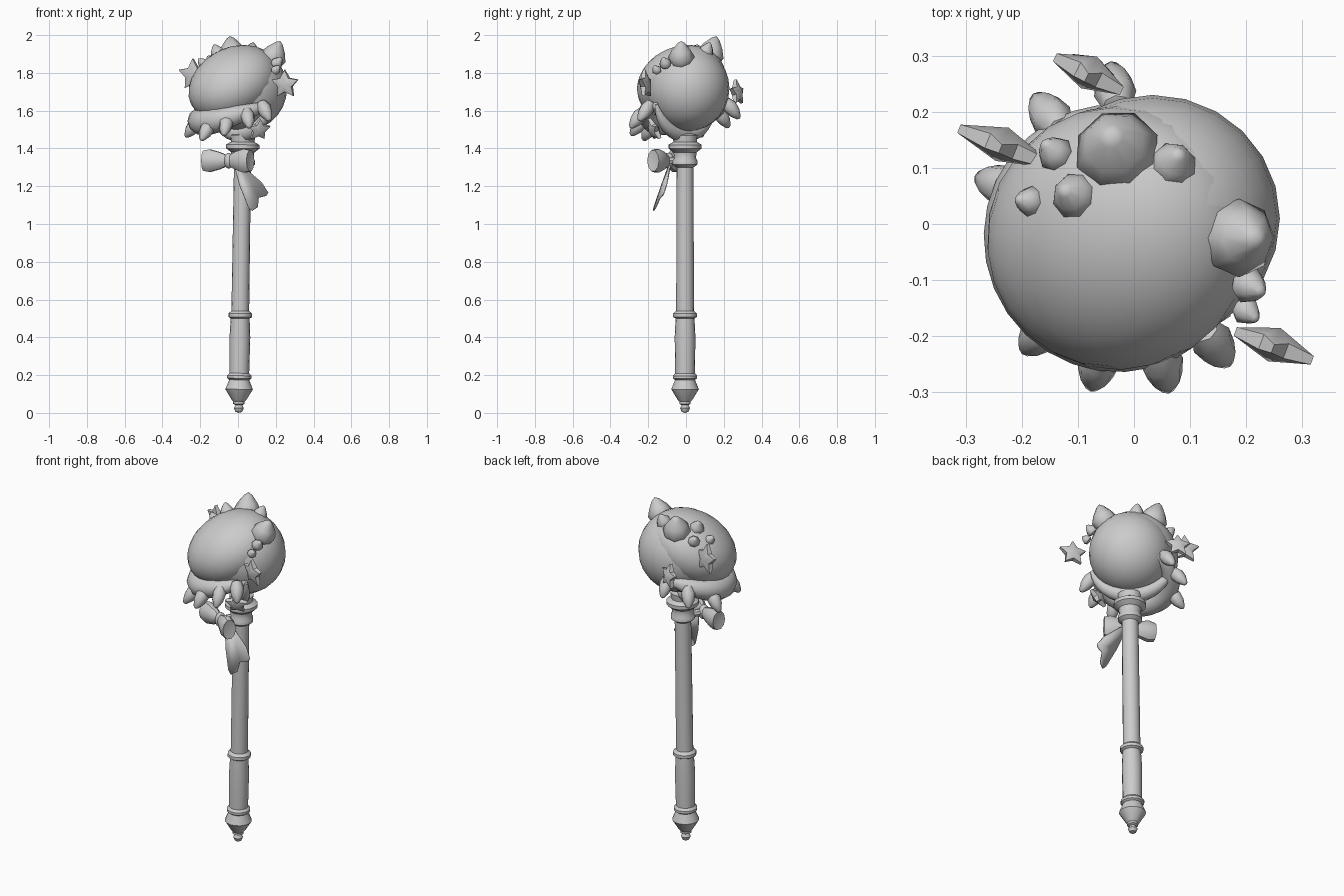
import bpy, bmesh, math
from mathutils import Vector, Matrix

if "Cube" in bpy.data.objects:
    bpy.data.objects.remove(bpy.data.objects["Cube"])

grey = bpy.data.materials.new("plain_grey")
grey.use_nodes = True
COLOUR = (0.6, 0.6, 0.6, 1)
grey.diffuse_color = COLOUR
grey.node_tree.nodes["Principled BSDF"].inputs["Base Color"].default_value = COLOUR


def finish(bm, name, matrix=Matrix(), angle=40):
    """Turn a bmesh into a shaded object."""
    bmesh.ops.transform(bm, matrix=matrix, verts=bm.verts)
    bmesh.ops.recalc_face_normals(bm, faces=bm.faces)
    mesh = bpy.data.meshes.new(name)
    bm.to_mesh(mesh)
    bm.free()
    mesh.materials.append(grey)
    ob = bpy.data.objects.new(name, mesh)
    bpy.context.collection.objects.link(ob)
    bpy.ops.object.select_all(action='DESELECT')
    ob.select_set(True)
    bpy.context.view_layer.objects.active = ob
    bpy.ops.object.shade_smooth_by_angle(angle=math.radians(angle))
    return ob


def aim(loc, direction, scale=(1, 1, 1)):
    """Matrix placing local z along a direction."""
    turn = Vector(direction).to_track_quat('Z', 'Y').to_matrix().to_4x4()
    return Matrix.Translation(loc) @ turn @ Matrix.Diagonal((*scale, 1))


def lathe(name, profile, matrix, segs=8, angle=40):
    """Spin (radius, height) points around local z."""
    bm = bmesh.new()
    verts = [bm.verts.new((r, 0, z)) for r, z in profile]
    edges = [bm.edges.new(pair) for pair in zip(verts, verts[1:])]
    bmesh.ops.spin(bm, geom=verts + edges, axis=(0, 0, 1), cent=(0, 0, 0),
                   angle=math.tau, steps=segs, use_duplicate=False)
    bmesh.ops.remove_doubles(bm, verts=bm.verts, dist=0.0002)
    return finish(bm, name, matrix, angle)


def ellipsoid(name, loc, radii, tilt=0, yaw=0, u=24, v=14):
    bm = bmesh.new()
    bmesh.ops.create_uvsphere(bm, u_segments=u, v_segments=v, radius=1)
    turn = Matrix.Rotation(math.radians(yaw), 4, 'Z') @ Matrix.Rotation(math.radians(tilt), 4, 'Y')
    return finish(bm, name, Matrix.Translation(loc) @ turn @ Matrix.Diagonal((*radii, 1)), 60)


def tube(name, stations, sides=10):
    """Tapered tube: each station is centre, outward direction, up direction, radius."""
    bm = bmesh.new()
    rings = []
    for centre, out, up, r in stations:
        angles = [math.tau * k / sides for k in range(sides)]
        rings.append([bm.verts.new(centre + r * (out * math.cos(a) + up * math.sin(a)))
                      for a in angles])
    for a, b in zip(rings, rings[1:]):
        for k in range(sides):
            n = (k + 1) % sides
            bm.faces.new((a[k], a[n], b[n], b[k]))
    bm.faces.new(rings[0])
    bm.faces.new(rings[-1])
    return finish(bm, name, angle=60)


def star(name, loc, normal, size, depth=0.032):
    """Puffy five-pointed star, raised in the middle on both sides."""
    bm = bmesh.new()
    rim = []
    for i in range(10):
        r, h = (size, .008) if i % 2 == 0 else (size * 0.52, .014)
        a = math.tau * i / 10 + math.pi / 2
        rim.append([bm.verts.new((r * math.cos(a), r * math.sin(a), s * h))
                    for s in (-1, 1)])
    mids = [bm.verts.new((0, 0, s * depth)) for s in (-1, 1)]
    for a, b in zip(rim, rim[1:] + rim[:1]):
        bm.faces.new((a[0], b[0], b[1], a[1]))
        for s in (0, 1):
            bm.faces.new((a[s], b[s], mids[s]))
    return finish(bm, name, aim(loc, normal), 50)


# Handle: finial, pommel, grip, rings, shaft and flared collar
lathe("handle", [
    (0, 0), (.018, .006), (.026, .025), (.018, .042), (.03, .048), (.03, .06),
    (.038, .068), (.073, .125), (.053, .175), (.064, .183), (.064, .197),
    (.052, .21), (.055, .4), (.05, .5), (.063, .508), (.063, .526),
    (.047, .54), (.045, 1.3), (.066, 1.315), (.066, 1.335), (.057, 1.35),
    (.062, 1.38), (.088, 1.4), (.088, 1.42), (.062, 1.435), (.066, 1.47),
    (0, 1.49)], aim((.004, -.005, 0), (.015, 0, 1)), 16)

# Crescent cradle holding the head, set diagonally across the handle
UP = Vector((0, 0, 1))
ACROSS = Vector((-1, 1, 0)).normalized()
SIDE = Vector((1, 1, 0)).normalized()
cradle = []
for i in range(17):
    t = i / 8 - 1
    a = t * math.radians(68)
    out = ACROSS * math.sin(a) - UP * math.cos(a)
    cradle.append((Vector((.012, -.005, 1.72)) + out * (.245 - .012 * t * t),
                   out, SIDE, .008 + .036 * (1 - t * t)))
tube("crescent_cradle", cradle)

# Head: round ball and a hood drooping to the front right
ellipsoid("ball", (.033, .01, 1.718), (.227, .22, .227))
ellipsoid("hood", (-.025, -.024, 1.745), (.255, .235, .183), -30, 33)


def brim_height(az):
    """Height of the tilted brim at an azimuth in radians."""
    return 1.59 + .095 * math.cos(az - math.radians(25))


# Brim: open tube around the hood, thick in the middle and thin at its ends
brim = []
for i in range(23):
    az = math.radians(85 + 235 * i / 22)
    swell = math.sin(math.pi * i / 22)
    out = Vector((math.cos(az), math.sin(az), 0))
    brim.append((out * .198 + Vector((0, -.012, brim_height(az) + .045 * swell)),
                 out, UP, .02 + .052 * swell))
tube("brim", brim)

# Claws around the brim
CLAW = [(0, -.06), (.026, -.05), (.038, -.012), (.032, .028), (.014, .064), (0, .072)]
for i, deg in enumerate((98, 127, 162, 228, 255, 282, 305)):
    az = math.radians(deg)
    c, s = math.cos(az), math.sin(az)
    lathe(f"claw_{i + 1}", CLAW,
          aim((.248 * c, .25 * s - .008, brim_height(az) - .005), (.62 * c, .62 * s, -.78)), 8, 50)

# Horns and small studs on top: centre, direction, radius
HORN = [(0, -.7), (.8, -.5), (1, 0), (.72, .55), (.3, 1.1), (0, 1.3)]
horns = [((.187, -.025, 1.885), (.4, 0, .9), .07),
         ((-.03, .13, 1.9), (-.12, .3, .9), .077),
         ((.07, .105, 1.91), (.2, .4, .9), .044),
         ((-.105, .05, 1.9), (-.4, .2, .9), .044),
         ((-.185, .04, 1.85), (-.7, .1, .7), .028),
         ((-.14, .125, 1.86), (-.5, .5, .7), .033),
         ((.205, -.11, 1.85), (.6, -.3, .7), .033),
         ((.2, -.155, 1.815), (.6, -.5, .6), .026)]
for i, (loc, way, r) in enumerate(horns):
    lathe(f"horn_{i + 1}", HORN, aim(loc, way, (r, r, r)), 8, 50)

# Stars around the head
star("star_right", (-.235, .142, 1.79), (.37, .93, .1), .086)
star("star_back", (-.08, .27, 1.695), (.45, .9, .15), .07)
star("star_left", (.25, -.215, 1.74), (.35, .93, .1), .077)
star("star_front", (.11, -.17, 1.5), (.3, -.85, -.4), .064)

# Bow: two flared loops and a knot
LOOP = [(0, 0), (.028, 0), (.05, .05), (.066, .105), (.058, .14), (0, .132)]
KNOT = (-.05, -.095, 1.335)
lathe("bow_loop_right", LOOP, aim(KNOT, (-1, .35, 0), (.7, .95, 1)), 10)
lathe("bow_loop_left", LOOP, aim(KNOT, (.8, -.55, 0), (.65, 1, 1)), 10)
ellipsoid("bow_knot", KNOT, (.026, .034, .042), u=10, v=8)
lathe("bow_tie", [(0, 0), (.02, 0), (.02, .08), (0, .08)], aim(KNOT, (.6, 1, 0)), 8)

# Ribbon tail with a notched end, sloping forward
bm = bmesh.new()
tail = [(-.02, 1.31), (.02, 1.31), (.125, 1.22), (.16, 1.165), (.15, 1.15),
        (.11, 1.14), (.105, 1.09), (.075, 1.07), (.055, 1.09), (.01, 1.2)]
bm.faces.new([bm.verts.new((x, -.075 - .42 * (1.31 - z) + .2 * (x - .06), z)) for x, z in tail])
ribbon = finish(bm, "ribbon_tail")
sheet = ribbon.modifiers.new("thickness", 'SOLIDIFY')
sheet.thickness = .006
sheet.offset = 0
